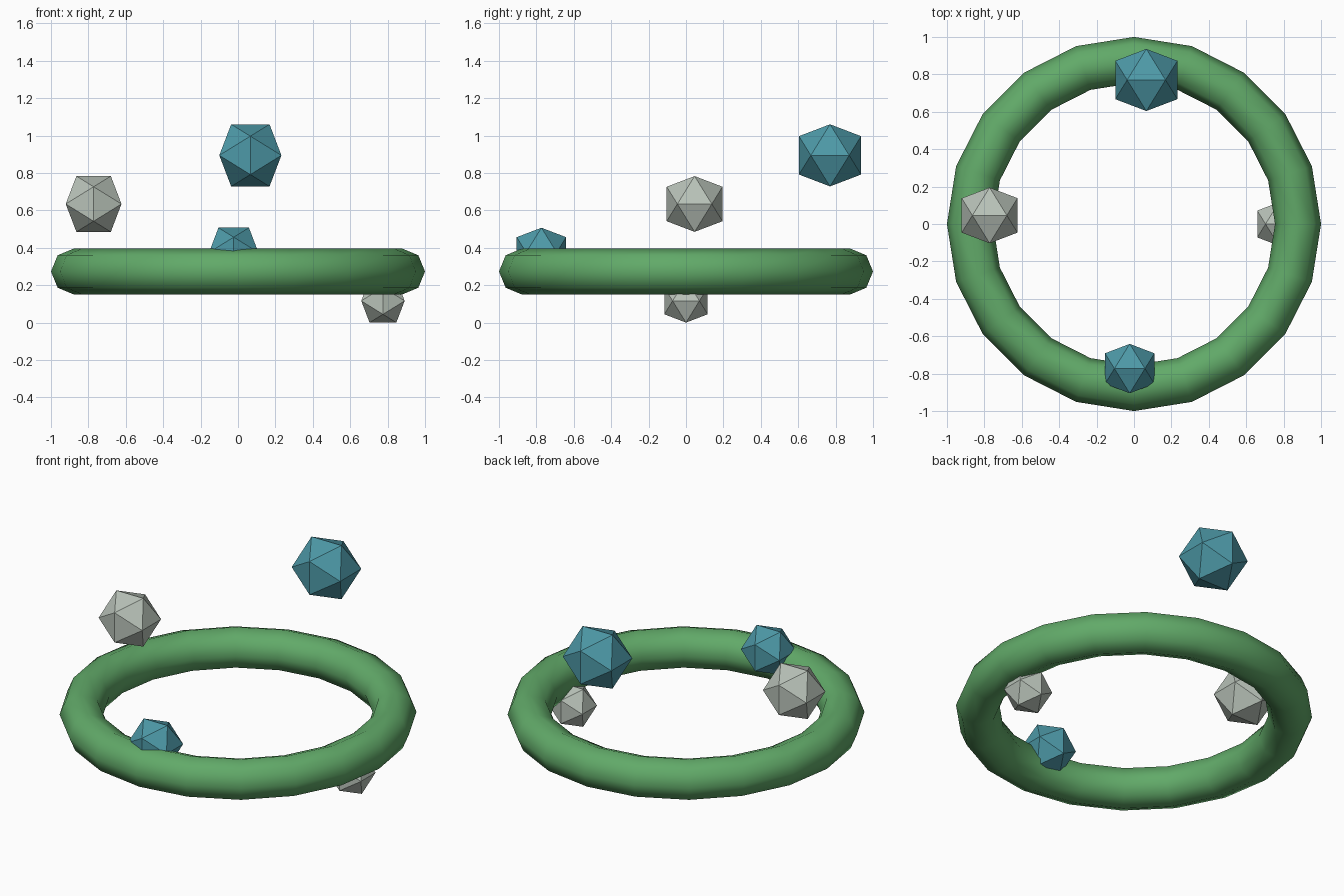
import bpy
import bmesh
from math import sqrt

if "Cube" in bpy.data.objects:
    bpy.data.objects.remove(bpy.data.objects["Cube"])

PHI = (1 + sqrt(5)) / 2


def material(name, rgb):
    m = bpy.data.materials.new(name)
    m.diffuse_color = (*rgb, 1)
    m.use_nodes = True
    m.node_tree.nodes["Principled BSDF"].inputs["Base Color"].default_value = m.diffuse_color
    return m


green = material("green", (0.12, 0.40, 0.14))
teal = material("teal", (0.075, 0.32, 0.39))
pale = material("pale_grey", (0.48, 0.54, 0.48))


def gem(name, centre, half, mat):
    """Flat 20-sided gem, 2 * half wide along every axis."""
    a = half / PHI
    bm = bmesh.new()
    for i in (-1, 1):
        for j in (-1, 1):
            for co in ((i * a, 0, j * half), (i * half, j * a, 0), (0, i * half, j * a)):
                bm.verts.new(co)
    bmesh.ops.convex_hull(bm, input=bm.verts[:])
    bmesh.ops.recalc_face_normals(bm, faces=bm.faces[:])
    mesh = bpy.data.meshes.new(name)
    bm.to_mesh(mesh)
    bm.free()
    mesh.materials.append(mat)
    obj = bpy.data.objects.new(name, mesh)
    obj.location = centre
    bpy.context.collection.objects.link(obj)


# Smooth ring
bpy.ops.mesh.primitive_torus_add(major_segments=20, minor_segments=8,
                                 major_radius=0.877, minor_radius=0.123,
                                 location=(0, 0, 0.273))
ring = bpy.context.object
ring.name = "ring"
ring.data.materials.append(green)
bpy.ops.object.shade_smooth()

# Gems spiralling upwards around the ring
gem("gem_right", (0.775, 0, 0.116), 0.116, pale)
gem("gem_front", (-0.023, -0.773, 0.375), 0.132, teal)
gem("gem_left", (-0.772, 0.046, 0.634), 0.149, pale)
gem("gem_back", (0.066, 0.77, 0.894), 0.166, teal)
